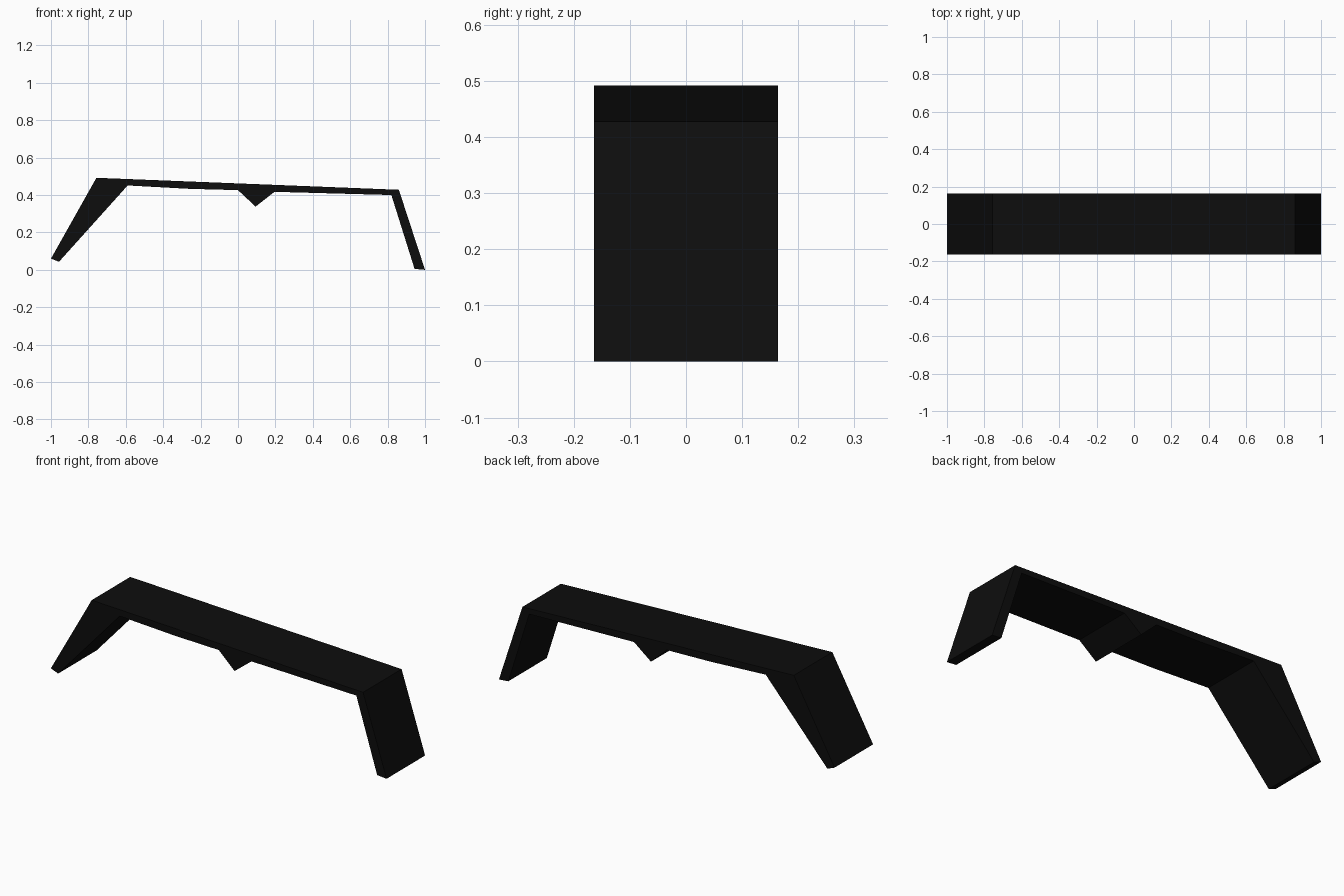
import bpy
import bmesh

if "Cube" in bpy.data.objects:
    bpy.data.objects.remove(bpy.data.objects["Cube"], do_unlink=True)

DEPTH = 0.328

black = bpy.data.materials.new("matte_black")
black.use_nodes = True
colour = (0.004, 0.004, 0.004, 1)
black.diffuse_color = colour
black.node_tree.nodes["Principled BSDF"].inputs["Base Color"].default_value = colour


def extruded_profile(name, outline, depth):
    """Extrude an x-z outline along y, centred on y = 0."""
    bm = bmesh.new()
    face = bm.faces.new([bm.verts.new((x, -depth / 2, z)) for x, z in outline])
    result = bmesh.ops.extrude_face_region(bm, geom=[face])
    moved = [v for v in result["geom"] if isinstance(v, bmesh.types.BMVert)]
    bmesh.ops.translate(bm, verts=moved, vec=(0, depth, 0))
    bmesh.ops.recalc_face_normals(bm, faces=bm.faces)
    mesh = bpy.data.meshes.new(name)
    bm.to_mesh(mesh)
    bm.free()
    mesh.materials.append(black)
    obj = bpy.data.objects.new(name, mesh)
    bpy.context.collection.objects.link(obj)
    return obj


# One continuous band: sloped leg, top beam with wedge below, thin leg
extruded_profile("bent_bracket", [
    (-1.0, 0.06), (-0.957, 0.043),               # sloped leg foot
    (-0.59, 0.451), (-0.26, 0.433),              # beam underside
    (0.0, 0.426), (0.094, 0.338), (0.195, 0.417),  # wedge
    (0.82, 0.40), (0.944, 0.005),                # thin leg inside
    (1.0, 0.0), (0.86, 0.428), (-0.757, 0.492),  # outer side
], DEPTH)
